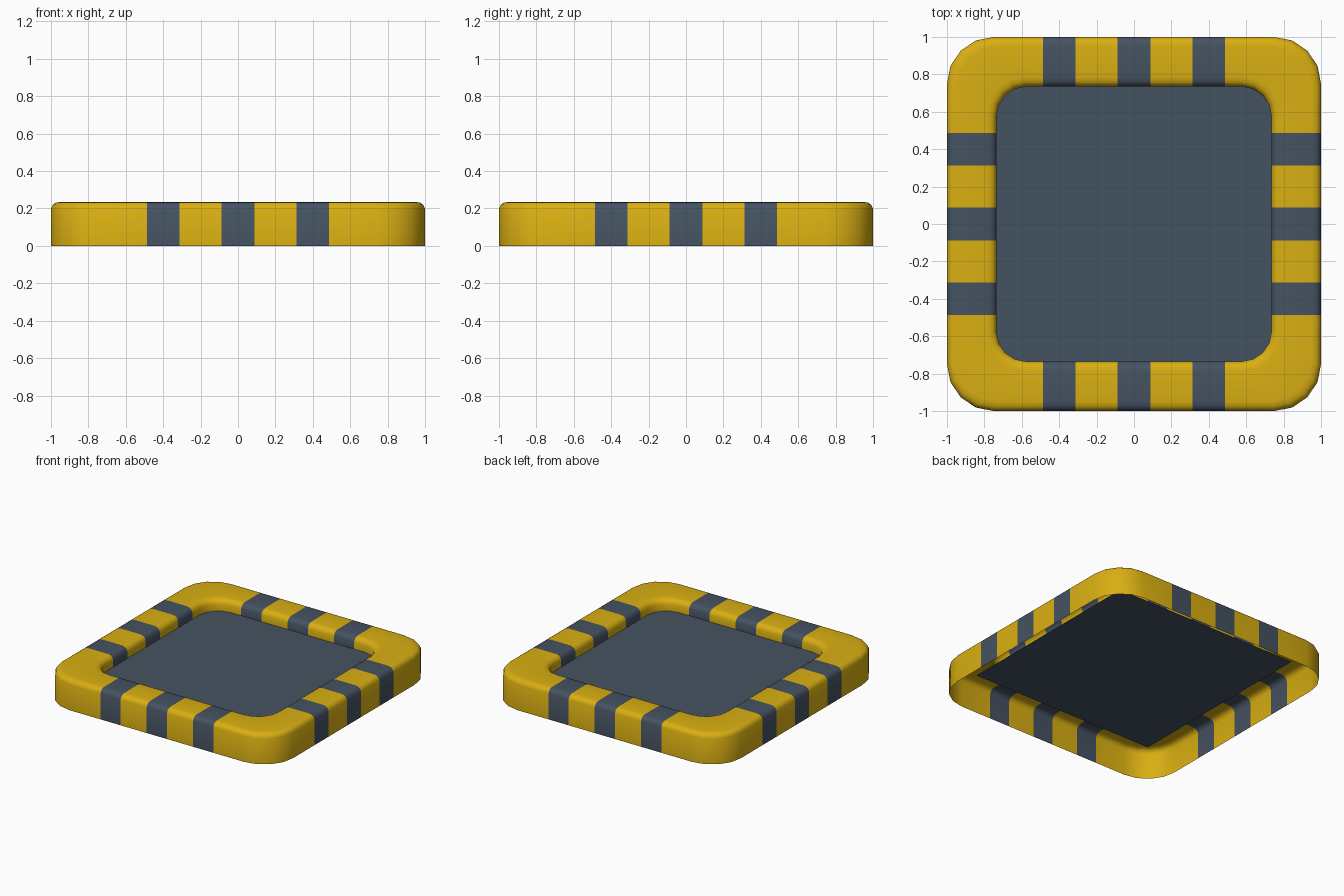
import bpy, bmesh, math

if "Cube" in bpy.data.objects:
    bpy.data.objects.remove(bpy.data.objects["Cube"])

def material(name, rgb):
    m = bpy.data.materials.new(name)
    m.diffuse_color = (*rgb, 1)
    m.use_nodes = True
    m.node_tree.nodes["Principled BSDF"].inputs["Base Color"].default_value = m.diffuse_color
    return m

yellow = material("warning_yellow", (0.70, 0.43, 0.006))
slate = material("slate_grey", (0.060, 0.086, 0.122))

CUTS = [-0.487, -0.312, -0.087, 0.087, 0.312, 0.487]   # stripe edges on each side
SEGS = 4                                               # segments per corner

def ring(h, r):
    """Rounded square, counterclockwise, with extra points at stripe edges."""
    side = [(h, t) for t in CUTS]
    for i in range(SEGS + 1):
        a = math.pi / 2 * i / SEGS
        side.append((h - r + r * math.cos(a), h - r + r * math.sin(a)))
    pts = []
    for k in range(4):
        for x, y in side:
            for _ in range(k):
                x, y = -y, x
            pts.append((x, y))
    return pts

def finish(bm, name, mats):
    me = bpy.data.meshes.new(name)
    bm.to_mesh(me)
    bm.free()
    for m in mats:
        me.materials.append(m)
    ob = bpy.data.objects.new(name, me)
    bpy.context.collection.objects.link(ob)
    return ob

# Frame cross-section: half size, corner radius, height (outer foot to inner lip)
PROFILE = [(1.0, 0.25, 0.0), (1.0, 0.25, 0.2), (0.99, 0.24, 0.22),
           (0.975, 0.23, 0.231), (0.95, 0.22, 0.235),
           (0.785, 0.20, 0.235), (0.76, 0.18, 0.231),
           (0.745, 0.168, 0.22), (0.735, 0.16, 0.2), (0.735, 0.16, 0.145)]

bm = bmesh.new()
rows = [[bm.verts.new((x, y, z)) for x, y in ring(h, r)] for h, r, z in PROFILE]
n = len(rows[0])
per_side = n // 4
for a, b in zip(rows, rows[1:]):
    for i in range(n):
        j = (i + 1) % n
        f = bm.faces.new((a[i], a[j], b[j], b[i]))
        f.material_index = 1 if i % per_side in (0, 2, 4) else 0
frame = finish(bm, "striped_frame", [yellow, slate])
bpy.context.view_layer.objects.active = frame
frame.select_set(True)
bpy.ops.object.shade_smooth_by_angle(angle=math.radians(50))

# Square floor panel tucked under the inner lip
bm = bmesh.new()
s = 0.79
bm.faces.new([bm.verts.new((x, y, 0.145)) for x, y in ((-s, -s), (s, -s), (s, s), (-s, s))])
finish(bm, "floor_panel", [slate])
